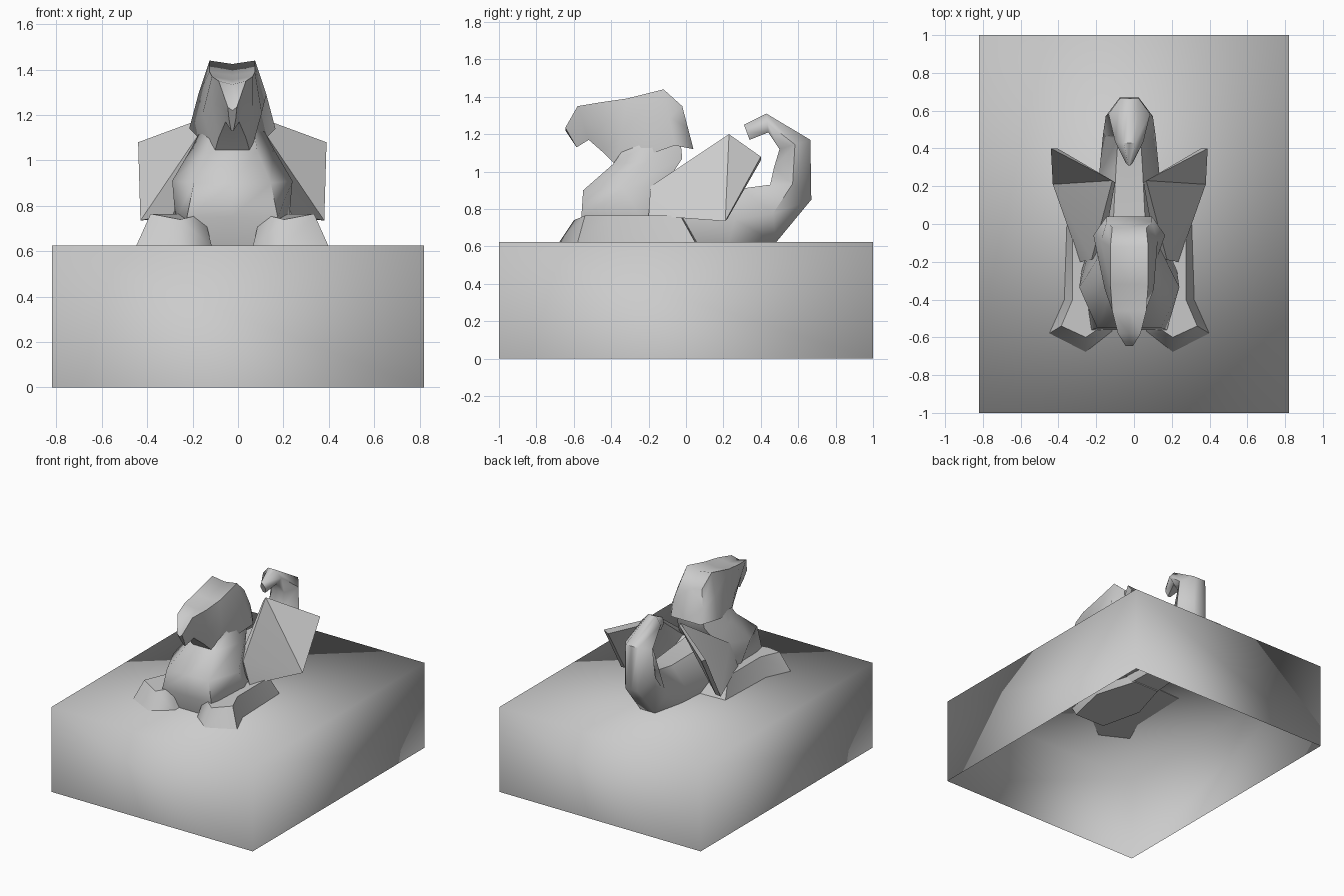
import bpy, bmesh

cube = bpy.data.objects.get("Cube")
if cube:
    bpy.data.objects.remove(cube, do_unlink=True)

stone = bpy.data.materials.new("grey_stone")
stone.use_nodes = True
stone.diffuse_color = (0.6, 0.6, 0.6, 1)
stone.node_tree.nodes["Principled BSDF"].inputs["Base Color"].default_value = (0.6, 0.6, 0.6, 1)
CX = -0.025  # centre line of the creature


def finish(name, bm, angle=None):
    """Turn a bmesh into a smooth shaded object."""
    bmesh.ops.recalc_face_normals(bm, faces=bm.faces)
    mesh = bpy.data.meshes.new(name)
    bm.to_mesh(mesh)
    bm.free()
    mesh.materials.append(stone)
    ob = bpy.data.objects.new(name, mesh)
    bpy.context.collection.objects.link(ob)
    bpy.ops.object.select_all(action='DESELECT')
    ob.select_set(True)
    bpy.context.view_layer.objects.active = ob
    if angle:
        bpy.ops.object.shade_smooth_by_angle(angle=angle)
    else:
        bpy.ops.object.shade_smooth()
    return ob


def skin(bm, rings):
    """Bridge rings of equal length and cap both ends."""
    vs = [[bm.verts.new(p) for p in r] for r in rings]
    n = len(rings[0])
    for a, b in zip(vs, vs[1:]):
        for i in range(n):
            j = (i + 1) % n
            bm.faces.new((a[i], a[j], b[j], b[i]))
    bm.faces.new(vs[0])
    bm.faces.new(vs[-1])


def loft(name, sections, dip=0.0):
    """Section: first edge (y, z, half width), middle half width, second edge."""
    rings = []
    for (ya, za, wa), wm, (yb, zb, wb) in sections:
        ym, zm = (ya + yb) / 2, (za + zb) / 2
        half = [(wa, ya, za), (wm, ym, zm), (wb, yb, zb)]
        ring = [(CX, ya, za - dip)] + [(CX + x, y, z) for x, y, z in half]
        ring += [(CX, yb, zb)] + [(CX - x, y, z) for x, y, z in reversed(half)]
        rings.append(ring)
    bm = bmesh.new()
    skin(bm, rings)
    return finish(name, bm, 1.0)


# Plinth, open underneath
bm = bmesh.new()
bmesh.ops.create_cube(bm, size=1)
for v in bm.verts:
    v.co = (v.co.x * 1.64, v.co.y * 2, (v.co.z + 0.5) * 0.625)
bm.faces.ensure_lookup_table()
bottom = min(bm.faces, key=lambda f: f.calc_center_median().z)
bmesh.ops.delete(bm, geom=[bottom], context='FACES_ONLY')
finish("plinth", bm)

# Chest and neck
loft("body", [
    ((-0.50, 0.57, 0.12), 0.19, (0.10, 0.57, 0.10)),
    ((-0.56, 0.75, 0.20), 0.25, (0.10, 0.72, 0.15)),
    ((-0.55, 0.90, 0.17), 0.265, (-0.12, 0.92, 0.16)),
    ((-0.39, 1.04, 0.11), 0.18, (-0.02, 1.07, 0.11)),
    ((-0.30, 1.17, 0.09), 0.12, (-0.03, 1.17, 0.08)),
])

# Head with hooked beak
loft("head", [
    ((-0.02, 1.35, 0.09), 0.12, (0.04, 1.12, 0.12)),
    ((-0.12, 1.44, 0.10), 0.15, (-0.06, 1.14, 0.19)),
    ((-0.32, 1.39, 0.10), 0.13, (-0.37, 1.03, 0.08)),
    ((-0.46, 1.37, 0.09), 0.09, (-0.44, 1.10, 0.06)),
    ((-0.58, 1.35, 0.06), 0.05, (-0.52, 1.17, 0.03)),
    ((-0.645, 1.235, 0.02), 0.015, (-0.585, 1.13, 0.005)),
], dip=0.015)

# Hindquarters and curled tail
loft("tail", [
    ((-0.10, 0.93, 0.09), 0.20, (-0.10, 0.57, 0.12)),
    ((0.30, 0.91, 0.07), 0.16, (0.22, 0.58, 0.10)),
    ((0.45, 0.93, 0.06), 0.14, (0.48, 0.62, 0.06)),
    ((0.47, 1.02, 0.06), 0.125, (0.67, 0.85, 0.05)),
    ((0.50, 1.12, 0.05), 0.11, (0.665, 1.17, 0.05)),
    ((0.44, 1.21, 0.04), 0.075, (0.43, 1.31, 0.03)),
    ((0.34, 1.17, 0.01), 0.02, (0.31, 1.25, 0.005)),
])

# Folded wings and resting legs, mirrored about the centre line
wing_outer = [(0.20, -0.19, 0.92), (0.09, 0.23, 1.20), (0.415, 0.40, 1.08),
              (0.405, 0.21, 0.735), (0.26, -0.20, 0.765)]
wing_inner = [(0.14, -0.15, 0.90), (0.075, 0.22, 1.17), (0.38, 0.40, 1.06),
              (0.37, 0.22, 0.745), (0.18, -0.10, 0.76)]
leg_base = [(0.09, -0.57), (0.23, -0.68), (0.425, -0.58), (0.345, -0.40),
            (0.33, 0.05), (0.10, 0.06)]
leg_top = [(0.125, -0.53), (0.23, -0.60), (0.36, -0.54), (0.30, -0.40),
           (0.30, -0.03), (0.12, -0.02)]
for side, label in ((1, "left"), (-1, "right")):
    def place(points):
        return [(CX + side * x, y, z) for x, y, z in points]

    bm = bmesh.new()
    skin(bm, [place(wing_outer), place(wing_inner)])
    bmesh.ops.triangulate(bm, faces=[f for f in bm.faces if len(f.verts) > 4])
    finish(label + "_wing", bm, 0.6)

    bm = bmesh.new()
    skin(bm, [place([(x, y, 0.62) for x, y in leg_base]),
              place([(x, y, 0.765 if y > -0.55 else 0.74) for x, y in leg_top])])
    finish(label + "_front_leg", bm, 1.0)
